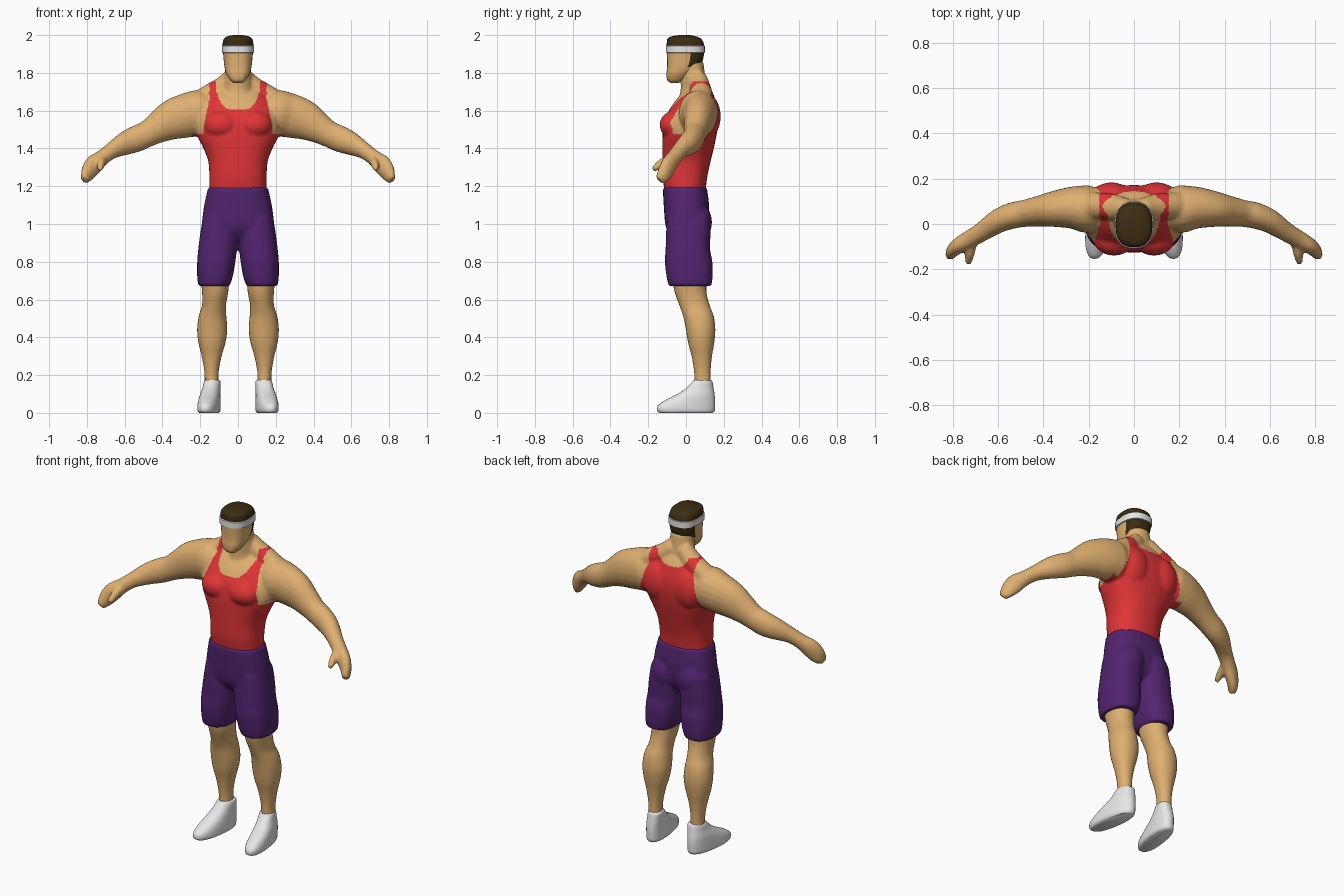
import bpy, bmesh, math
from mathutils import Vector, Matrix

if "Cube" in bpy.data.objects:
    bpy.data.objects.remove(bpy.data.objects["Cube"])


def material(name, rgb):
    m = bpy.data.materials.new(name)
    m.diffuse_color = (*rgb, 1)
    m.use_nodes = True
    m.node_tree.nodes["Principled BSDF"].inputs["Base Color"].default_value = m.diffuse_color
    return m


SKIN = material("skin", (0.74, 0.43, 0.165))
RED = material("shirt red", (0.75, 0.035, 0.038))
PURPLE = material("shorts purple", (0.085, 0.018, 0.16))
WHITE = material("white", (0.8, 0.8, 0.8))
HAIR = material("hair brown", (0.045, 0.026, 0.006))


def smooth_rows(rows, steps):
    """Catmull-Rom interpolation of section rows."""
    out = []
    for i in range(len(rows) - 1):
        p = [rows[max(0, min(len(rows) - 1, i + k))] for k in (-1, 0, 1, 2)]
        for s in range(steps):
            t = s / steps
            out.append([0.5 * (2 * b + (c - a) * t + (2 * a - 5 * b + 4 * c - d) * t * t
                               + (3 * b - a - 3 * c + d) * t ** 3) for a, b, c, d in zip(*p)])
    return out + [list(rows[-1])]


def unit_ring(power, n=32):
    pts = []
    for k in range(n):
        c, s = math.cos(math.tau * k / n), math.sin(math.tau * k / n)
        pts.append((math.copysign(abs(c) ** (2 / power), c), math.copysign(abs(s) ** (2 / power), s)))
    return pts


def skin_rings(bm, rings):
    loops = [[bm.verts.new(p) for p in r] for r in rings]
    n = len(loops[0])
    for a, b in zip(loops, loops[1:]):
        for k in range(n):
            bm.faces.new((a[k], a[(k + 1) % n], b[(k + 1) % n], b[k]))
    bm.faces.new(loops[0][::-1])
    bm.faces.new(loops[-1])


def loft(bm, rows, power=2.2, steps=4, side=1, toe=0.0):
    """Upright loft; each row is z, x0, x1, y0, y1."""
    rings = []
    for z, x0, x1, y0, y1 in smooth_rows(rows, steps):
        ring = []
        for u, v in unit_ring(power):
            y = (y0 + y1) / 2 + v * (y1 - y0) / 2
            x = (x0 + x1) / 2 + u * (x1 - x0) / 2 - toe * (y - 0.05)
            ring.append((side * x, y, z))
        rings.append(ring)
    skin_rings(bm, rings)


def limb(bm, rows, side=1, steps=4):
    """Tube along a path; each row is x, y, z, depth radius, height radius."""
    rows = smooth_rows(rows, steps)
    pts = [Vector(r[:3]) for r in rows]
    rings = []
    for i, r in enumerate(rows):
        t = (pts[min(i + 1, len(pts) - 1)] - pts[max(i - 1, 0)]).normalized()
        across = Vector((0, 0, 1)).cross(t).normalized()
        up = t.cross(across)
        ring = [pts[i] + across * u * r[3] + up * v * r[4] for u, v in unit_ring(2, 20)]
        rings.append([(side * p.x, p.y, p.z) for p in ring])
    skin_rings(bm, rings)


def blob(bm, loc, rad):
    bmesh.ops.create_uvsphere(bm, u_segments=24, v_segments=16, radius=1,
                              matrix=Matrix.Translation(loc) @ Matrix.Diagonal((*rad, 1)))


def finish(name, bm, mats, rule=None, voxel=0, angle=60):
    bmesh.ops.recalc_face_normals(bm, faces=bm.faces)
    me = bpy.data.meshes.new(name)
    bm.to_mesh(me)
    bm.free()
    ob = bpy.data.objects.new(name, me)
    bpy.context.collection.objects.link(ob)
    if voxel:  # fuse overlapping volumes into one smooth surface
        rm = ob.modifiers.new("fuse", 'REMESH')
        rm.mode, rm.voxel_size = 'VOXEL', voxel
        sm = ob.modifiers.new("soften", 'SMOOTH')
        sm.factor, sm.iterations = 0.5, 8
        deps = bpy.context.evaluated_depsgraph_get()
        ob.data = bpy.data.meshes.new_from_object(ob.evaluated_get(deps))
        ob.modifiers.clear()
    ob.data.materials.clear()
    for m in mats:
        ob.data.materials.append(m)
    for p in ob.data.polygons:
        p.material_index = rule(p.center) if rule else 0
    bpy.ops.object.select_all(action='DESELECT')
    ob.select_set(True)
    bpy.context.view_layer.objects.active = ob
    bpy.ops.object.shade_smooth_by_angle(angle=math.radians(angle))
    return ob


# Upper body: torso, neck, shoulders, arms and hands
bm = bmesh.new()
loft(bm, [(z, -w, w, a, b) for z, w, a, b in (
    (1.17, .152, -.112, .103), (1.25, .152, -.125, .113), (1.33, .157, -.126, .13),
    (1.4, .183, -.125, .147), (1.46, .213, -.125, .16), (1.51, .228, -.12, .168),
    (1.56, .222, -.11, .172), (1.61, .2, -.085, .168), (1.66, .17, -.05, .155),
    (1.7, .13, -.01, .14), (1.73, .085, .01, .12))], 2.3)
loft(bm, [(1.6, -.09, .09, -.06, .14), (1.7, -.08, .08, -.03, .125),
          (1.77, -.072, .072, -.03, .105), (1.86, -.066, .066, -.03, .092)], 2)
for s in (-1, 1):
    limb(bm, [(.13, .075, 1.6, .08, .09), (.2, .066, 1.588, .105, .122),
              (.27, .072, 1.575, .094, .118), (.35, .066, 1.55, .08, .107),
              (.42, .056, 1.512, .068, .085), (.48, .047, 1.477, .06, .07),
              (.54, .036, 1.45, .058, .07), (.6, .012, 1.425, .053, .062),
              (.67, -.034, 1.387, .043, .044), (.72, -.064, 1.35, .04, .042),
              (.765, -.09, 1.312, .036, .052), (.797, -.115, 1.265, .03, .045),
              (.813, -.142, 1.232, .02, .026)], s)
    # thumb
    limb(bm, [(.71, -.07, 1.345, .022, .025), (.722, -.12, 1.325, .022, .026),
              (.728, -.155, 1.302, .018, .02), (.731, -.176, 1.288, .012, .013)], s)
    # neck to shoulder muscle
    limb(bm, [(.03, .065, 1.775, .045, .05), (.08, .072, 1.73, .056, .052),
              (.13, .08, 1.698, .058, .054), (.2, .08, 1.655, .06, .055)], s)
    blob(bm, (s * .088, -.06, 1.525), (.095, .08, .075))    # chest
    blob(bm, (s * .1, .11, 1.57), (.095, .074, .12))        # shoulder blade


def shirt_rule(c):
    x, y, z = abs(c.x), c.y, c.z
    if x > .245:
        return 0
    drop = max(0, min(1, (1.66 - z) / .16))
    armhole = .152 + (.032 if y < .05 else .05) * drop
    if z > 1.475 and x > armhole:
        return 0
    if x < .116:
        low = 1.605 if y < .07 else 1.69
        if z > low + .09 * (x / .112) ** 4:
            return 0
    return 0 if z > 1.755 else 1


finish("upper_body", bm, [SKIN, RED], shirt_rule, .008)

# Head with hair coloured by height
bm = bmesh.new()
loft(bm, [(z, -w, w, a, b) for z, w, a, b in (
    (1.747, .024, -.082, -.04), (1.762, .042, -.099, -.01), (1.795, .062, -.103, .03),
    (1.83, .071, -.1, .07), (1.87, .076, -.1, .09), (1.92, .08, -.102, .096),
    (1.955, .081, -.102, .094), (1.98, .075, -.099, .08), (1.993, .058, -.078, .055),
    (2.0, .025, -.035, .022))], 2.5, 5)
finish("head", bm, [SKIN, HAIR],
       lambda c: int(c.z > 1.925 or (c.y > .012 and c.z > 1.83)))

# Headband
bm = bmesh.new()
loft(bm, [(1.906, -.08, .08, -.102, .096), (1.908, -.085, .085, -.107, .1),
          (1.943, -.086, .086, -.107, .1), (1.946, -.08, .08, -.102, .095)], 2.5, 1)
finish("headband", bm, [WHITE], angle=40)

# Shorts: hips, seat and two wide legs
bm = bmesh.new()
loft(bm, [(z, -w, w, a, b) for z, w, a, b in (
    (.91, .1, -.05, .06), (.95, .165, -.09, .1), (1.0, .19, -.11, .118),
    (1.1, .179, -.118, .122), (1.17, .164, -.122, .114), (1.195, .16, -.122, .112))], 2.4)
for s in (-1, 1):
    loft(bm, [(.672, .045, .21, -.092, .135), (.72, .028, .216, -.103, .141),
              (.8, .014, .216, -.112, .14), (.87, .006, .21, -.108, .127),
              (.95, .004, .2, -.106, .13), (1.04, .02, .185, -.1, .125)], 2.4, side=s)
    blob(bm, (s * .085, .065, 1.01), (.085, .073, .1))
finish("shorts", bm, [PURPLE], voxel=.009)

for s, label in ((-1, "right"), (1, "left")):
    # Lower leg
    bm = bmesh.new()
    loft(bm, [(.15, .103, .176, .045, .13), (.22, .102, .178, .043, .13),
              (.3, .087, .192, .03, .137), (.37, .067, .209, .012, .149),
              (.44, .057, .216, 0, .155), (.51, .062, .208, -.014, .147),
              (.57, .064, .19, -.035, .125), (.64, .052, .19, -.06, .108),
              (.72, .045, .2, -.075, .11)], 2.1, side=s)
    finish(label + "_leg", bm, [SKIN])
    # Shoe
    bm = bmesh.new()
    loft(bm, [(0, .1, .195, -.14, .143), (.012, .092, .203, -.153, .152),
              (.04, .092, .204, -.148, .154), (.07, .094, .202, -.105, .154),
              (.1, .096, .198, -.045, .151), (.13, .097, .19, 0, .146),
              (.165, .098, .184, .034, .14), (.173, .104, .177, .04, .134)], 2.3, 3, s, .13)
    finish(label + "_shoe", bm, [WHITE], angle=50)
